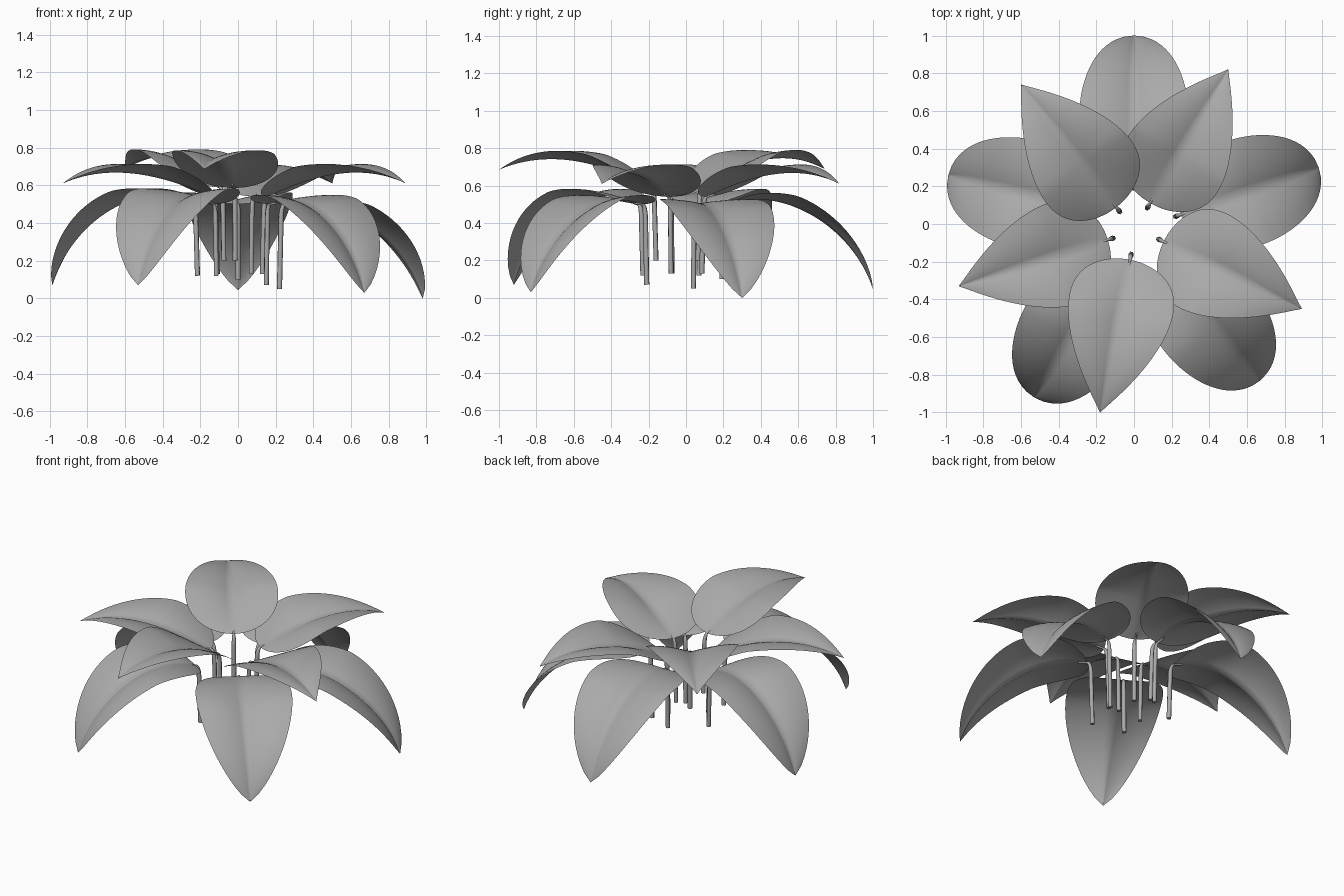
import bpy
from mathutils import Vector
from mathutils.geometry import interpolate_bezier

cube = bpy.data.objects.get("Cube")
if cube:
    bpy.data.objects.remove(cube, do_unlink=True)

# Single matte grey for the whole plant
grey = bpy.data.materials.new("leaf_grey")
grey.use_nodes = True
colour = (0.4, 0.4, 0.4, 1)
grey.diffuse_color = colour
grey.node_tree.nodes["Principled BSDF"].inputs["Base Color"].default_value = colour

ROWS, HALF = 36, 8
FOLD = 0.21
UP = Vector((0, 0, 1))


def rib_points(start, tip, upper):
    """Arched midrib running from the stalk to the leaf tip."""
    if upper:
        handles = ((0.3, tip.z + 0.03), (0.65, tip.z + 0.12))
    else:
        handles = ((0.35, 0.54 + tip.z * 1.4), (0.85, 0.34 + tip.z * 1.3))
    a, b = [start.lerp(tip, f) for f, _ in handles]
    a.z, b.z = handles[0][1], handles[1][1]

    def point(t):
        u = 1 - t
        return start * u**3 + a * 3 * u * u * t + b * 3 * u * t * t + tip * t**3
    return point


def build_leaf(name, point, side, half_width, grow, taper):
    """Blade with a creased midrib, a round base and a pointed tip."""
    peak = grow / (grow + taper)
    scale = half_width / (peak**grow * (1 - peak)**taper)
    verts, faces = [], []
    cols = 2 * HALF + 1
    for i in range(ROWS + 1):
        t = (i / ROWS) ** 1.5
        w = max(scale * t**grow * (1 - t)**taper, 0.001)
        along = point(min(t + 0.01, 1)) - point(max(t - 0.01, 0))
        normal = side.cross(along).normalized()
        if normal.z < 0:
            normal.negate()
        fold = FOLD * w * (0.15 + 0.85 * min(1, t / 0.4))
        for j in range(-HALF, HALF + 1):
            v = j / HALF
            lift = fold * (1 - (1 - abs(v)) ** 2.4)
            verts.append(point(t) + side * (v * w) + normal * lift)
    for i in range(ROWS):
        for j in range(cols - 1):
            k = i * cols + j
            faces.append((k, k + cols, k + cols + 1, k + 1))
    mesh = bpy.data.meshes.new(name)
    mesh.from_pydata(verts, [], faces)
    mesh.materials.append(grey)
    mesh.shade_smooth()
    obj = bpy.data.objects.new(name, mesh)
    bpy.context.collection.objects.link(obj)


def build_stalk(name, foot, point):
    """Thin tube leaning gently outward, then bending into the midrib."""
    joint, inner = point(0), point(0.07)
    neck = Vector((foot.x, foot.y, joint.z)).lerp(joint, 0.3)
    neck.z = joint.z - 0.08
    bend = interpolate_bezier(neck, neck + UP * 0.05, joint - (inner - joint) * 0.2, joint, 8)
    path = [foot] + list(bend) + [inner - UP * 0.008]
    curve = bpy.data.curves.new(name, "CURVE")
    curve.dimensions = "3D"
    curve.bevel_depth = 0.014
    curve.bevel_resolution = 1
    curve.use_fill_caps = True
    spline = curve.splines.new("POLY")
    spline.points.add(len(path) - 1)
    for i, (p, q) in enumerate(zip(spline.points, path)):
        p.co = (*q, 1)
        p.radius = 1 - 0.6 * (i / (len(path) - 1)) ** 2
    curve.materials.append(grey)
    obj = bpy.data.objects.new(name, curve)
    bpy.context.collection.objects.link(obj)


# Each plant leaf: stalk foot, then leaf tip
upper = {
    "front": ((-0.015, -0.16, 0.2), (-0.18, -1, 0.685)),
    "left": ((0.13, -0.08, 0.13), (0.89, -0.45, 0.61)),
    "right": ((-0.11, -0.075, 0.13), (-0.93, -0.33, 0.61)),
    "back_left": ((0.07, 0.085, 0.13), (0.5, 0.82, 0.61)),
    "back_right": ((-0.075, 0.065, 0.2), (-0.6, 0.74, 0.69)),
}
lower = {
    "back": ((0, 0.19, 0.1), (0, 1, 0.045)),
    "left": ((0.22, 0.04, 0.05), (0.98, 0.3, 0)),
    "right": ((-0.215, 0.07, 0.12), (-0.985, 0.26, 0.07)),
    "front_left": ((0.15, -0.21, 0.07), (0.67, -0.83, 0.03)),
    "front_right": ((-0.115, -0.23, 0.12), (-0.53, -0.92, 0.07)),
}

for tier, leaves in (("upper", upper), ("lower", lower)):
    is_upper = tier == "upper"
    for place, (foot, tip) in leaves.items():
        foot, tip = Vector(foot), Vector(tip)
        out = Vector((tip.x - foot.x, tip.y - foot.y, 0)).normalized()
        start = foot + out * 0.03
        start.z = 0.54 + (tip.z - 0.61) * 0.6 if is_upper else 0.5
        point = rib_points(start, tip, is_upper)
        side = UP.cross(out)
        shape = (0.28, 0.52, 1.06) if is_upper else (0.29, 0.48, 0.8)
        build_leaf(f"{tier}_leaf_{place}", point, side, *shape)
        build_stalk(f"{tier}_stalk_{place}", foot, point)
